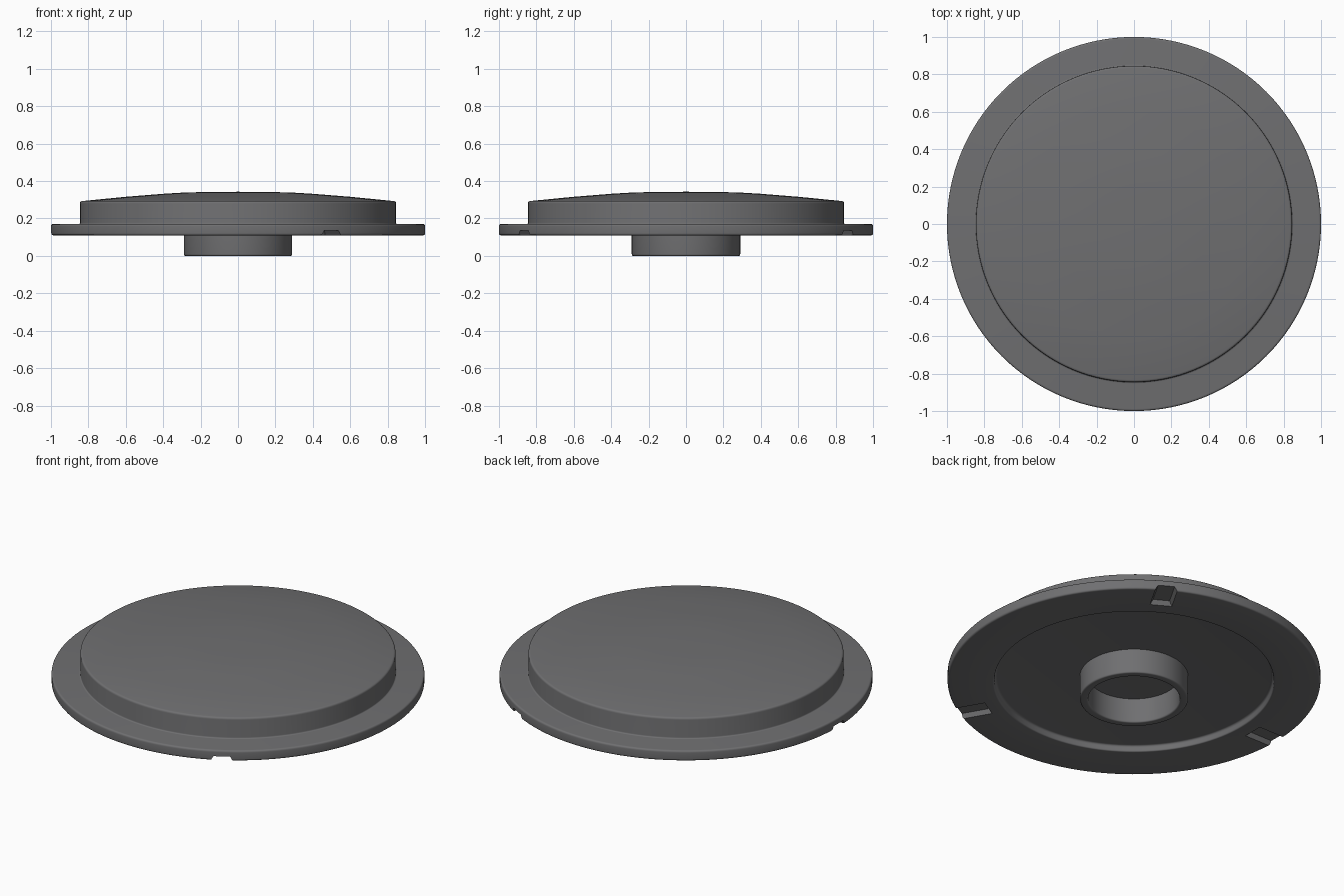
import bpy
import bmesh
from math import pi, cos, sin, radians
from mathutils import Matrix, Vector

cube = bpy.data.objects.get("Cube")
if cube:
    bpy.data.objects.remove(cube, do_unlink=True)

SEGMENTS = 128

# Single grey material
grey = bpy.data.materials.new("dark_grey")
grey.use_nodes = True
colour = (0.16, 0.16, 0.165, 1)
grey.diffuse_color = colour
grey.node_tree.nodes["Principled BSDF"].inputs["Base Color"].default_value = colour


def rounded(profile, steps=4):
    """Round profile corners; each point is (radius, height, fillet)."""
    result = []
    for i, (r, z, fillet) in enumerate(profile):
        p = Vector((r, z))
        if not fillet:
            result.append(p)
            continue
        before = Vector(profile[i - 1][:2])
        after = Vector(profile[(i + 1) % len(profile)][:2])
        a = p + (before - p).normalized() * fillet
        b = p + (after - p).normalized() * fillet
        for s in range(steps + 1):
            t = s / steps
            result.append(a * (1 - t) ** 2 + p * 2 * t * (1 - t) + b * t * t)
    return result


def lathe(name, profile, closed=False):
    bm = bmesh.new()
    verts = [bm.verts.new((p.x, 0, p.y)) for p in rounded(profile)]
    pairs = list(zip(verts, verts[1:]))
    if closed:
        pairs.append((verts[-1], verts[0]))
    edges = [bm.edges.new(pair) for pair in pairs]
    bmesh.ops.spin(bm, geom=verts + edges, axis=(0, 0, 1), cent=(0, 0, 0),
                   angle=2 * pi, steps=SEGMENTS, use_duplicate=False)
    bmesh.ops.remove_doubles(bm, verts=bm.verts, dist=0.0002)
    bmesh.ops.recalc_face_normals(bm, faces=bm.faces)
    mesh = bpy.data.meshes.new(name)
    bm.to_mesh(mesh)
    bm.free()
    mesh.materials.append(grey)
    obj = bpy.data.objects.new(name, mesh)
    bpy.context.collection.objects.link(obj)
    return obj


def activate(obj):
    bpy.ops.object.select_all(action="DESELECT")
    obj.select_set(True)
    bpy.context.view_layer.objects.active = obj


# Domed cap, flange and shallow underside recess
body = lathe("lid_body", [
    (0, 0.343, 0), (0.2, 0.341, 0), (0.3, 0.338, 0), (0.4, 0.332, 0),
    (0.6, 0.316, 0), (0.845, 0.292, 0.012), (0.845, 0.17, 0.008),
    (1, 0.17, 0.012), (1, 0.11, 0.012), (0.75, 0.11, 0.008),
    (0.745, 0.145, 0.012), (0, 0.145, 0)])

# Central collar below
collar = lathe("collar", [
    (0.29, 0.15, 0), (0.29, 0.005, 0.01), (0.245, 0.005, 0.01), (0.245, 0.15, 0)],
    closed=True)
collar.data.transform(Matrix.Translation((0, 0, -0.005)))

# Three flared notches cut into the underside of the rim
bm = bmesh.new()
for angle in (60, 180, 300):
    made = bmesh.ops.create_cube(bm, size=1)["verts"]
    for v in made:
        top = v.co.z > 0
        v.co.y *= 0.09 if top else 0.13
        v.co.x = 1.05 if v.co.x > 0 else (0.845 if top else 0.825)
        v.co.z = 0.135 if top else 0.1
    bmesh.ops.rotate(bm, verts=made, cent=(0, 0, 0),
                     matrix=Matrix.Rotation(radians(angle), 3, "Z"))
mesh = bpy.data.meshes.new("notch_cutter")
bm.to_mesh(mesh)
bm.free()
cutter = bpy.data.objects.new("notch_cutter", mesh)
cutter.hide_render = True
bpy.context.collection.objects.link(cutter)

activate(body)
cut = body.modifiers.new("notches", "BOOLEAN")
cut.operation = "DIFFERENCE"
cut.solver = "EXACT"
cut.object = cutter
bpy.ops.object.modifier_apply(modifier=cut.name)
bpy.data.objects.remove(cutter, do_unlink=True)

for obj in (body, collar):
    activate(obj)
    bpy.ops.object.shade_smooth_by_angle(angle=radians(35))
